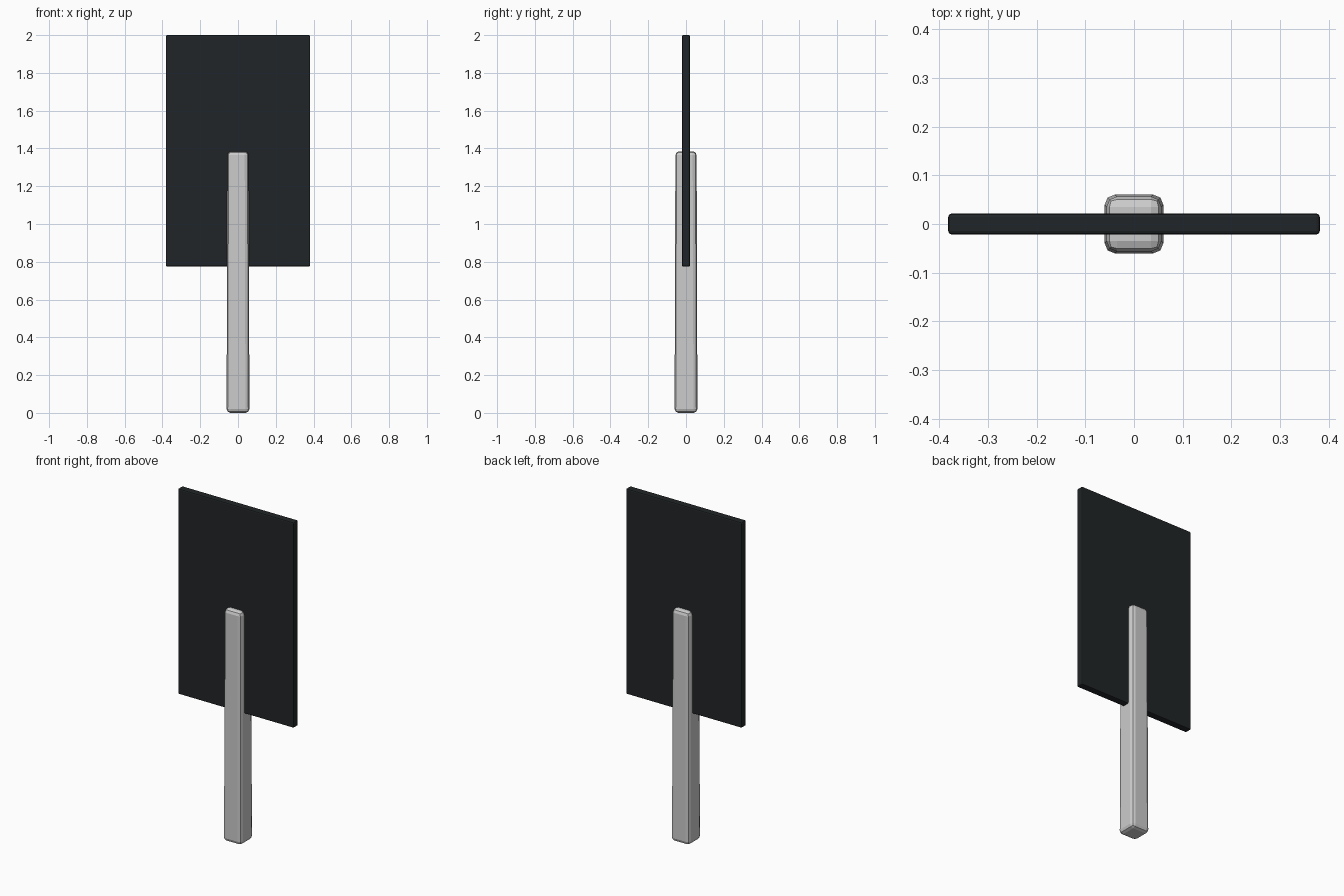
import bpy
import bmesh

if "Cube" in bpy.data.objects:
    bpy.data.objects.remove(bpy.data.objects["Cube"])


def bevelled_box(name, half_x, half_y, z0, z1, bevel, segments, taper=1.0):
    bm = bmesh.new()
    bmesh.ops.create_cube(bm, size=2)
    for v in bm.verts:
        top = v.co.z > 0
        s = taper if top else 1.0
        v.co = (v.co.x * half_x * s, v.co.y * half_y * s, z1 if top else z0)
    mesh = bpy.data.meshes.new(name)
    bm.to_mesh(mesh)
    bm.free()
    obj = bpy.data.objects.new(name, mesh)
    bpy.context.collection.objects.link(obj)
    mod = obj.modifiers.new("rounded_edges", 'BEVEL')
    mod.width = bevel
    mod.segments = segments
    mod.limit_method = 'NONE'
    return obj


# Grey post, slightly narrower at the top
post = bevelled_box("post", 0.0605, 0.0605, 0.0, 1.385, 0.021, 2, taper=0.93)

# Dark flat panel held in the post
panel = bevelled_box("sign_panel", 0.382, 0.0215, 0.775, 2.0, 0.007, 2)
dark = bpy.data.materials.new("dark_panel")
dark.diffuse_color = (0.015, 0.018, 0.02, 1)
dark.use_nodes = True
dark.node_tree.nodes["Principled BSDF"].inputs["Base Color"].default_value = dark.diffuse_color
panel.data.materials.append(dark)
